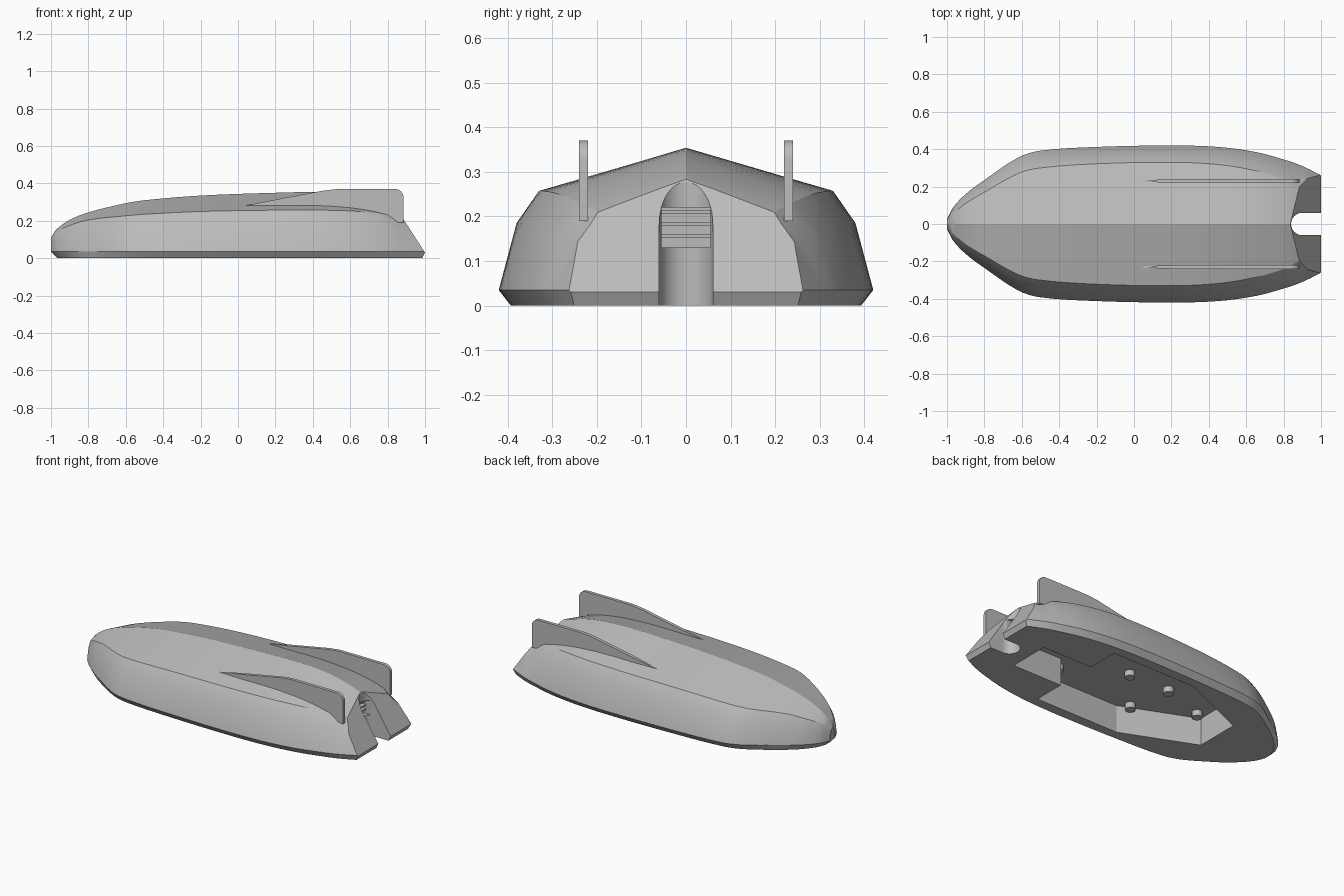
import bpy, bmesh, math
from mathutils import Vector

cube = bpy.data.objects.get("Cube")
if cube:
    bpy.data.objects.remove(cube)

grey = bpy.data.materials.new("plain_grey")
grey.use_nodes = True
colour = (0.5, 0.5, 0.5, 1)
grey.diffuse_color = colour
grey.node_tree.nodes["Principled BSDF"].inputs["Base Color"].default_value = colour


def finish(bm, name):
    bmesh.ops.recalc_face_normals(bm, faces=bm.faces)
    mesh = bpy.data.meshes.new(name)
    bm.to_mesh(mesh)
    bm.free()
    mesh.materials.append(grey)
    obj = bpy.data.objects.new(name, mesh)
    bpy.context.collection.objects.link(obj)
    return obj


def select(obj):
    bpy.ops.object.select_all(action='DESELECT')
    obj.select_set(True)
    bpy.context.view_layer.objects.active = obj


def smooth(obj, degrees):
    select(obj)
    bpy.ops.object.shade_smooth_by_angle(angle=math.radians(degrees))


def prism(name, outline, low, high):
    """Extrude a plan outline between two heights."""
    bm = bmesh.new()
    face = bm.faces.new([bm.verts.new((x, y, low)) for x, y in outline])
    extruded = bmesh.ops.extrude_face_region(bm, geom=[face])["geom"]
    for v in extruded:
        if isinstance(v, bmesh.types.BMVert):
            v.co.z = high
    return finish(bm, name)


def carve(target, cutter):
    select(target)
    mod = target.modifiers.new("carve", 'BOOLEAN')
    mod.operation = 'DIFFERENCE'
    mod.solver = 'EXACT'
    mod.object = cutter
    bpy.ops.object.modifier_apply(modifier=mod.name)
    bpy.data.objects.remove(cutter)


# Hull stations: x, chine half width, roof edge half width, roof edge z, ridge z
stations = [Vector(s) for s in (
    (-1, .025, .01, .1, .11), (-.97, .085, .05, .14, .155),
    (-.9, .16, .11, .175, .205), (-.8, .235, .17, .205, .245),
    (-.62, .355, .27, .225, .29), (-.5, .392, .3, .235, .31),
    (-.2, .412, .322, .25, .335), (.2, .42, .33, .257, .35),
    (.45, .412, .318, .257, .353), (.65, .385, .285, .25, .335),
    (.8, .345, .24, .232, .295), (.9, .31, .19, .205, .26),
    (1.05, .235, .13, .17, .2))]


def slope(i):
    a, b = stations[max(i - 1, 0)], stations[min(i + 1, len(stations) - 1)]
    return (b - a) / (b[0] - a[0])


def resample(steps):
    """Smooth Hermite interpolation along the length."""
    for i in range(len(stations) - 1):
        p, q = stations[i], stations[i + 1]
        d = q[0] - p[0]
        for k in range(steps):
            t = k / steps
            h = t * t * (3 - 2 * t)
            yield (p * (1 - h) + q * h + slope(i) * d * t * (1 - t) ** 2
                   - slope(i + 1) * d * t * t * (1 - t))
    yield stations[-1]


# Lofted hull
bm = bmesh.new()
rings = []
for x, chine, edge, edge_z, ridge in resample(4):
    keel_x = x + max(0, -.8 - x) * .17
    half = [(keel_x, chine * .935, 0), (x, chine, .035),
            (x, (chine + edge) / 2 + .005, edge_z * .72), (x, edge, edge_z)]
    ring = half + [(x, 0, ridge)] + [(a, -b, c) for a, b, c in reversed(half)]
    rings.append([bm.verts.new(p) for p in ring])
count = len(rings[0])
for a, b in zip(rings, rings[1:]):
    for j in range(count):
        k = (j + 1) % count
        bm.faces.new((a[j], a[k], b[k], b[j]))
bm.faces.new(rings[0])
bm.faces.new(rings[-1])

# Raked stern with a small lower chamfer
for normal in ((.255, 0, .165), (.03, 0, -.015)):
    geom = bm.verts[:] + bm.edges[:] + bm.faces[:]
    bmesh.ops.bisect_plane(bm, geom=geom, plane_co=(1, 0, .03),
                           plane_no=normal, clear_outer=True)
    bmesh.ops.holes_fill(bm, edges=[e for e in bm.edges if e.is_boundary])
hull = finish(bm, "hull")

# Round-ended stern slot
arc = [math.pi * (.5 + i / 24) for i in range(25)]
slot = [(.9 + .06 * math.cos(a), .06 * math.sin(a)) for a in arc]
carve(hull, prism("slot_cutter", slot + [(1.2, -.06), (1.2, .06)], -.1, .5))

# Vent recess ahead of the slot
carve(hull, prism("vent_cutter", [(.79, -.055), (.9, -.055), (.9, .055), (.79, .055)], .13, .22))

# Hollow underside
side = [(.76, .13), (.42, .13), (.42, .33), (-.15, .33), (-.6, .14)]
carve(hull, prism("hollow_cutter", side + [(x, -y) for x, y in reversed(side)], -.1, .17))
smooth(hull, 22)

# Vent slats
for i in range(3):
    z = .152 + i * .027
    prism("vent_slat", [(.785, -.055), (.835, -.055), (.835, .055), (.785, .055)], z, z + .007)

# Short posts under the roof of the hollow
half_posts = [(.38, .2), (-.2, .27), (-.54, .1)]
posts = half_posts + [(x, -y) for x, y in half_posts] + [(.03, 0), (-.25, 0)]
for px, py in posts:
    ring = [(px + .03 * math.cos(i * math.pi / 8), py + .03 * math.sin(i * math.pi / 8))
            for i in range(16)]
    smooth(prism("post", ring, .135, .175), 40)

# Paired tail fins, thin at the front
corner = [(.84 + .045 * math.sin(i * math.pi / 12), .325 + .045 * math.cos(i * math.pi / 12))
          for i in range(7)]
profile = [(.03, .28), (.2, .313), (.46, .362), (.53, .37)] + corner + [(.885, .19), (.7, .2), (.2, .22)]
for name, sign in (("left_fin", 1), ("right_fin", -1)):
    bm = bmesh.new()
    sides = []
    for direction in (-1, 1):
        sides.append([bm.verts.new((x, sign * .23 + direction * min(.01, .003 + (x - .03) * .04), z))
                      for x, z in profile])
        bm.faces.new(sides[-1])
    for j in range(len(profile)):
        k = (j + 1) % len(profile)
        bm.faces.new((sides[0][j], sides[0][k], sides[1][k], sides[1][j]))
    smooth(finish(bm, name), 30)
